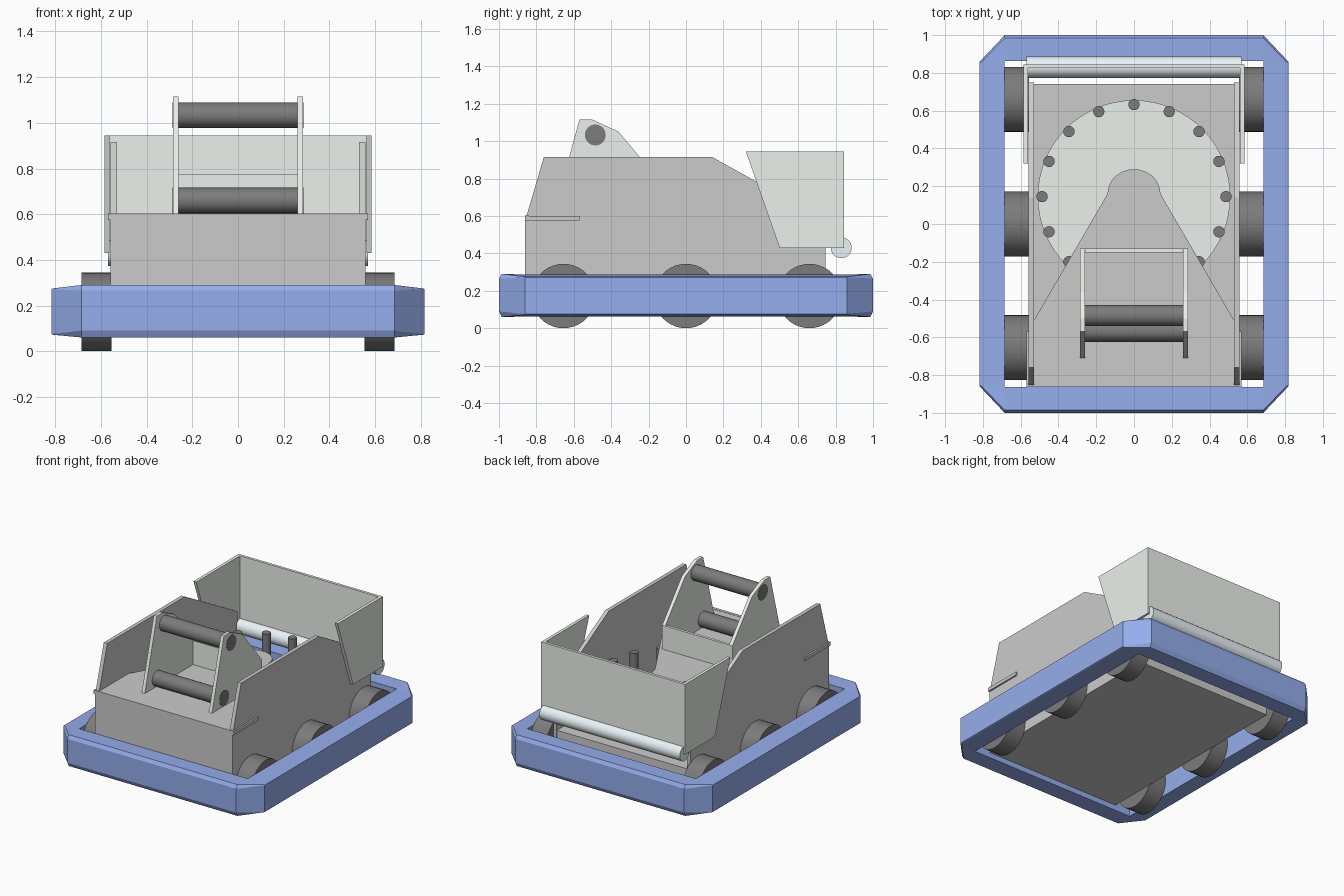
import bpy, bmesh, math

if "Cube" in bpy.data.objects:
    bpy.data.objects.remove(bpy.data.objects["Cube"])


def material(name, rgb):
    m = bpy.data.materials.new(name)
    m.diffuse_color = (*rgb, 1)
    m.use_nodes = True
    m.node_tree.nodes["Principled BSDF"].inputs["Base Color"].default_value = m.diffuse_color
    return m


BLUE = material("bumper_blue", (0.30, 0.42, 0.84))
PALE = material("pale_panel", (0.84, 0.88, 0.84))
DARK = material("black_rubber", (0.2, 0.2, 0.2))
ICE = material("roller_pale_blue", (0.82, 0.90, 0.93))


def finish(bm, name, mat=None):
    bmesh.ops.recalc_face_normals(bm, faces=bm.faces)
    me = bpy.data.meshes.new(name)
    bm.to_mesh(me)
    bm.free()
    ob = bpy.data.objects.new(name, me)
    bpy.context.collection.objects.link(ob)
    if mat:
        me.materials.append(mat)
    return ob


def prism(name, pts, a, b, axis, mat=None):
    """Extrude a profile: axis x takes (y, z) points, axis z takes (x, y)."""
    bm = bmesh.new()
    place = (lambda p, t: (t, *p)) if axis == "x" else (lambda p, t: (*p, t))
    lo = [bm.verts.new(place(p, a)) for p in pts]
    hi = [bm.verts.new(place(p, b)) for p in pts]
    bm.faces.new(lo)
    bm.faces.new(hi)
    for i in range(len(pts)):
        j = (i + 1) % len(pts)
        bm.faces.new((lo[i], lo[j], hi[j], hi[i]))
    return finish(bm, name, mat)


def box(name, x0, x1, y0, y1, z0, z1, mat=None):
    return prism(name, [(x0, y0), (x1, y0), (x1, y1), (x0, y1)], z0, z1, "z", mat)


def cylinder(name, u, v, r, a, b, axis, mat, n=32):
    pts = [(u + r * math.cos(2 * math.pi * i / n), v + r * math.sin(2 * math.pi * i / n))
           for i in range(n)]
    ob = prism(name, pts, a, b, axis, mat)
    bpy.ops.object.select_all(action="DESELECT")
    bpy.context.view_layer.objects.active = ob
    ob.select_set(True)
    bpy.ops.object.shade_smooth_by_angle(angle=math.radians(35))
    return ob


# Bumper: a closed ring section with chamfered outer edges and cut corners
def octagon(x0, x1, y0, y1):
    half = [(x0, -y1), (x1, -y0), (x1, y0), (x0, y1)]
    return half + [(-x, -y) for x, y in half]


outer = octagon(0.685, 0.817, 0.86, 1.0)
mid = octagon(0.685, 0.810, 0.855, 0.985)
inner = octagon(0.683, 0.685, 0.86, 0.863)
bm = bmesh.new()
rings = []
for ring, z_end, z_side in ((outer, 0.09, 0.075), (outer, 0.265, 0.272), (mid, 0.29, 0.275),
                            (inner, 0.287, 0.285), (inner, 0.062, 0.064), (mid, 0.06, 0.072)):
    rings.append([bm.verts.new((x, y, z_side if abs(x) > 0.75 else z_end)) for x, y in ring])
for k in range(6):
    r, s = rings[k], rings[(k + 1) % 6]
    for i in range(8):
        j = (i + 1) % 8
        bm.faces.new((r[i], r[j], s[j], s[i]))
finish(bm, "bumper", BLUE)

# Hull base and front wall
box("hull_base", -0.555, 0.555, -0.86, 0.74, 0.10, 0.27)
box("front_wall", -0.555, 0.555, -0.86, -0.835, 0.27, 0.58)
box("front_trim", -0.57, 0.57, -0.862, -0.84, 0.575, 0.602)

# Mirrored parts: walls, trims, wheels, arm plates, bucket sides
wall = [(-0.86, 0.10), (0.74, 0.10), (0.75, 0.575), (0.14, 0.915), (-0.76, 0.915), (-0.86, 0.575)]
arm = [(-0.71, 0.60), (-0.13, 0.60), (-0.13, 0.775), (-0.36, 1.05), (-0.50, 1.115), (-0.57, 1.115)]
bucket = [(0.50, 0.43), (0.845, 0.43), (0.845, 0.945), (0.32, 0.945)]
for s, side in ((1, "right"), (-1, "left")):
    prism(f"{side}_wall", wall, s * 0.53, s * 0.558, "x")
    box(f"{side}_trim", s * 0.555, s * 0.57, -0.84, -0.57, 0.575, 0.60)
    for y, place in ((-0.655, "front"), (0.0, "middle"), (0.66, "rear")):
        cylinder(f"{side}_{place}_wheel", y, 0.172, 0.172, s * 0.555, s * 0.685, "x", DARK, 40)
    prism(f"{side}_arm_plate", arm, s * 0.26, s * 0.285, "x", PALE)
    prism(f"{side}_bucket_side", bucket, s * 0.562, s * 0.585, "x", PALE)

# Bucket back and roller
box("bucket_back", -0.565, 0.565, 0.825, 0.845, 0.43, 0.945, PALE)
cylinder("roller", 0.83, 0.43, 0.056, -0.57, 0.57, "x", ICE)

# Turntable with a ring of pegs
cylinder("turntable", 0.0, 0.145, 0.51, 0.265, 0.28, "z", PALE, 64)
for i in range(16):
    a = 2 * math.pi * i / 16
    cylinder(f"peg_{i + 1}", 0.487 * math.cos(a), 0.145 + 0.487 * math.sin(a), 0.03,
             0.275, 0.57, "z", DARK, 16)

# Upper deck tapering to a rounded tip
tip = [(0.14 * math.cos(math.pi * i / 16), 0.16 + 0.13 * math.sin(math.pi * i / 16))
       for i in range(17)]
prism("deck", [(-0.53, -0.51), (-0.53, -0.86), (0.53, -0.86), (0.53, -0.51)] + tip,
      0.575, 0.60, "z")

# Cross panel and bars between the arm plates
box("arm_cross_panel", -0.262, 0.262, -0.15, -0.13, 0.60, 0.775, PALE)
cylinder("upper_bar", -0.485, 1.033, 0.056, -0.287, 0.287, "x", DARK)
cylinder("lower_bar", -0.568, 0.66, 0.056, -0.287, 0.287, "x", DARK)
